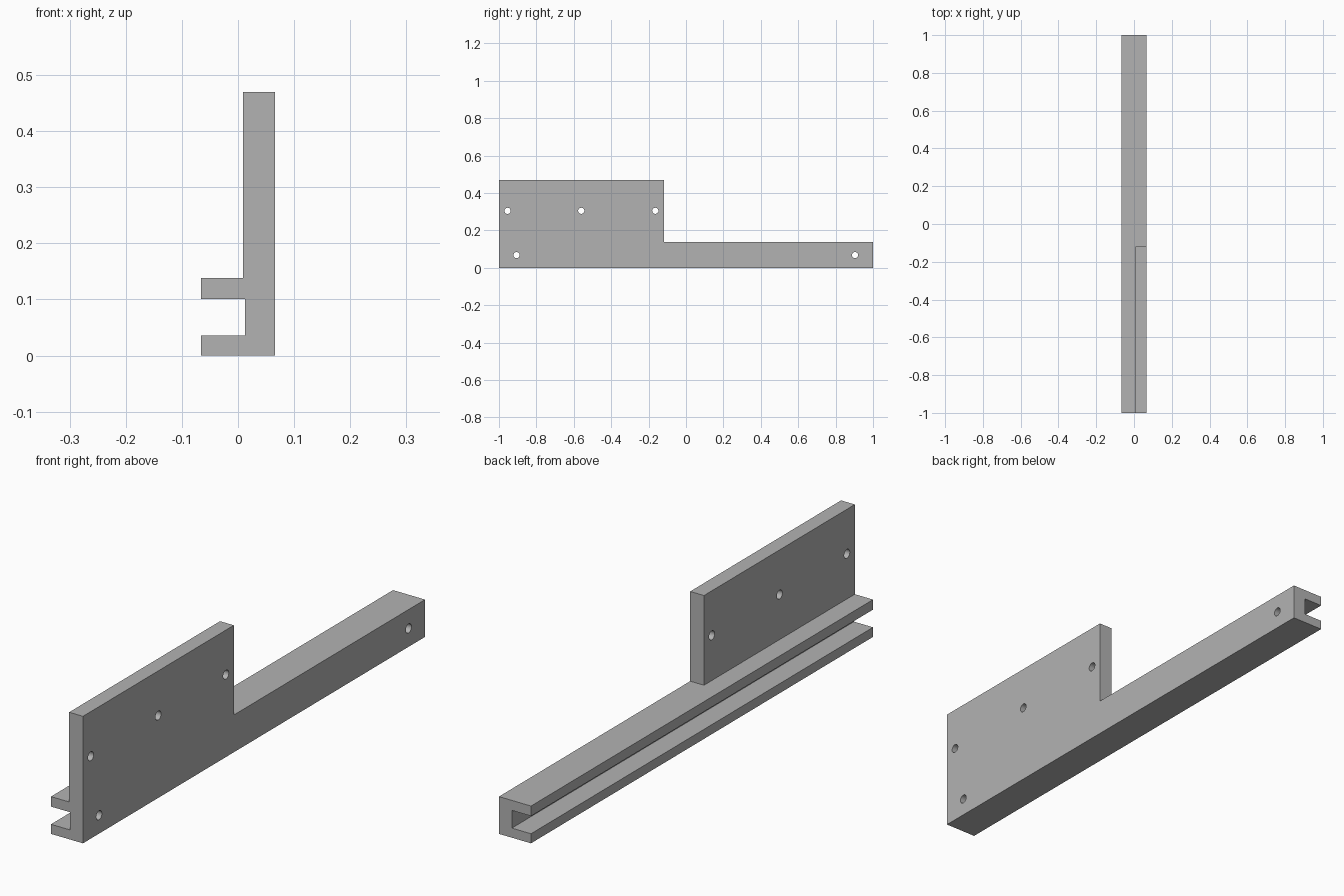
import bpy, bmesh, math
from mathutils import Matrix, Vector

old = bpy.data.objects.get("Cube")
if old:
    bpy.data.objects.remove(old, do_unlink=True)

# Single plain grey
grey = bpy.data.materials.new("plain grey")
grey.use_nodes = True
colour = (0.45, 0.45, 0.45, 1)
grey.diffuse_color = colour
grey.node_tree.nodes["Principled BSDF"].inputs["Base Color"].default_value = colour

HALF = 0.0655        # half of the rail width
STEP_Y = -0.118      # where the tall plate ends
RAIL_TOP = 0.138


def make_object(name, bm):
    bmesh.ops.recalc_face_normals(bm, faces=bm.faces)
    mesh = bpy.data.meshes.new(name)
    bm.to_mesh(mesh)
    bm.free()
    mesh.materials.append(grey)
    obj = bpy.data.objects.new(name, mesh)
    bpy.context.collection.objects.link(obj)
    return obj


def extrude_profile(name, points, y0, y1):
    """Extrude an (x, z) outline along y."""
    bm = bmesh.new()
    face = bm.faces.new([bm.verts.new((x, y0, z)) for x, z in points])
    result = bmesh.ops.extrude_face_region(bm, geom=[face])
    moved = [v for v in result["geom"] if isinstance(v, bmesh.types.BMVert)]
    bmesh.ops.translate(bm, verts=moved, vec=Vector((0, y1 - y0, 0)))
    return make_object(name, bm)


def apply_boolean(target, tool, operation):
    mod = target.modifiers.new(operation.title(), 'BOOLEAN')
    mod.operation, mod.object, mod.solver = operation, tool, 'EXACT'
    bpy.context.view_layer.objects.active = target
    bpy.ops.object.modifier_apply(modifier=mod.name)
    bpy.data.objects.remove(tool, do_unlink=True)


# Long C-channel rail, open towards -x
rail = extrude_profile("channel_rail", [
    (-HALF, 0), (HALF, 0), (HALF, RAIL_TOP), (-HALF, RAIL_TOP),
    (-HALF, 0.101), (0.0125, 0.101), (0.0125, 0.0355), (-HALF, 0.0355)], -1, 1)

# Tall mounting plate over the front part of the rail
plate = extrude_profile("mounting_plate", [
    (0.009, 0.12), (HALF, 0.12), (HALF, 0.47), (0.009, 0.47)], -1, STEP_Y)
apply_boolean(rail, plate, 'UNION')

# Screw holes through the wall
bm = bmesh.new()
for y, z in [(-0.954, 0.305), (-0.56, 0.305), (-0.164, 0.305),
             (-0.906, 0.068), (0.904, 0.068)]:
    bmesh.ops.create_cone(
        bm, cap_ends=True, segments=32, radius1=0.0165, radius2=0.0165, depth=0.12,
        matrix=Matrix.Translation((0.04, y, z)) @ Matrix.Rotation(math.pi / 2, 4, 'Y'))
cutter = make_object("hole_cutter", bm)
cutter.hide_render = True
apply_boolean(rail, cutter, 'DIFFERENCE')
rail.name = "slotted_rail_bracket"

# Smooth hole walls, crisp edges elsewhere
bpy.ops.object.select_all(action='DESELECT')
rail.select_set(True)
bpy.context.view_layer.objects.active = rail
bpy.ops.object.shade_smooth_by_angle(angle=math.radians(30))
